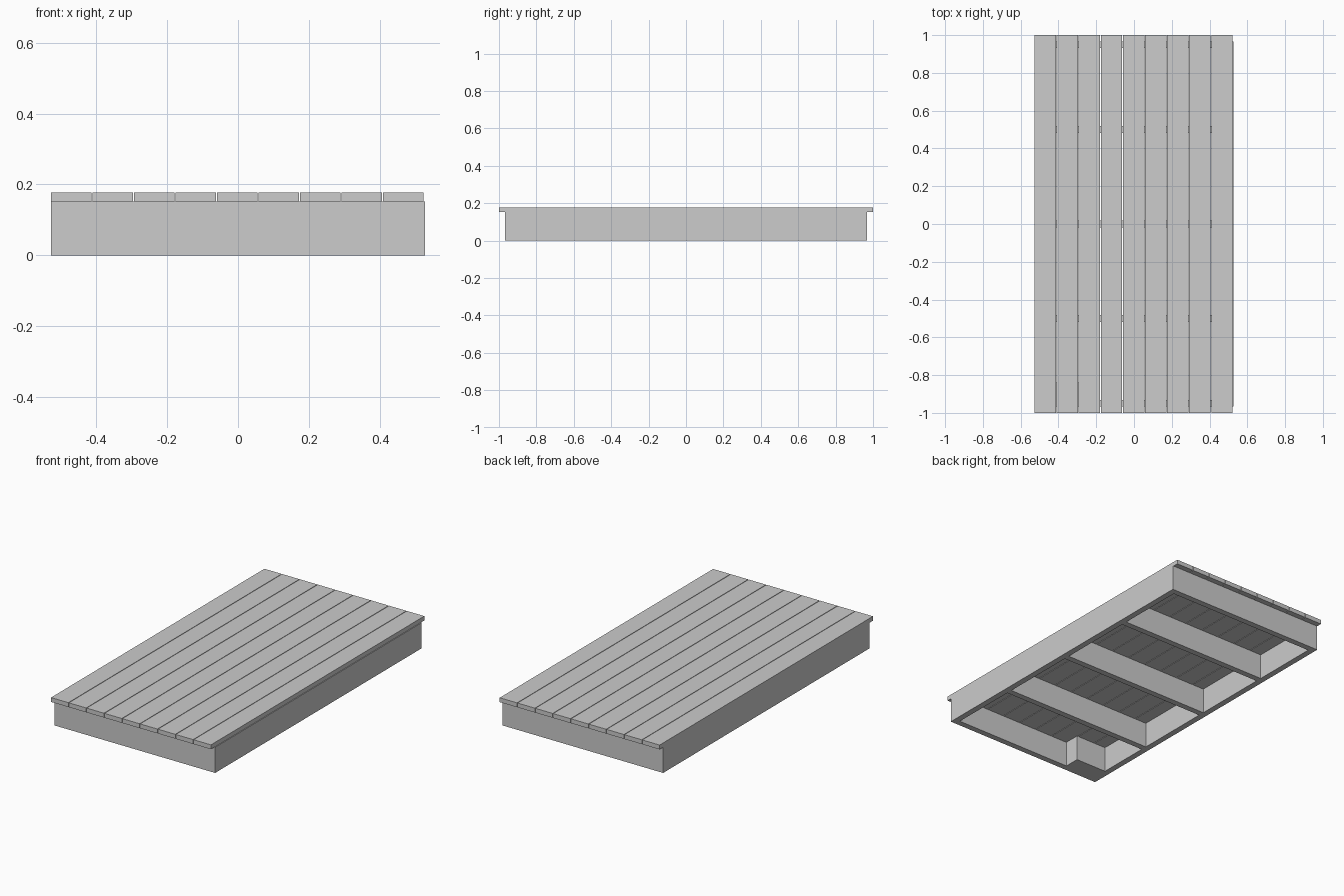
import bpy

cube = bpy.data.objects.get("Cube")
if cube:
    bpy.data.objects.remove(cube, do_unlink=True)

GREY = (0.604, 0.604, 0.604, 1)
grey = bpy.data.materials.new("light_grey")
grey.use_nodes = True
grey.diffuse_color = GREY
grey.node_tree.nodes["Principled BSDF"].inputs["Base Color"].default_value = GREY


def box(name, x, y, z):
    """Box from (min, max) ranges on each axis."""
    bpy.ops.mesh.primitive_cube_add(size=1)
    ob = bpy.context.object
    ob.name = name
    ob.data.materials.append(grey)
    ranges = (x, y, z)
    for v in ob.data.vertices:
        v.co = [r[1] if c > 0 else r[0] for c, r in zip(v.co, ranges)]
    return ob


HALF_W, HALF_L = 0.527, 0.967
FRAME_H, TOP = 0.152, 0.178
T = 0.036                      # timber thickness
IN_W, IN_L = HALF_W - T, HALF_L - T
height = (0, FRAME_H)

# Outer frame
box("left_rim", (IN_W, HALF_W), (-IN_L, IN_L), height)
box("right_rim", (-HALF_W, -IN_W), (-IN_L, IN_L), height)
box("front_rim", (-HALF_W, HALF_W), (-HALF_L, -IN_L), height)
box("back_rim", (-HALF_W, HALF_W), (IN_L, HALF_L), height)

# Cross joists
for i, y in enumerate((-0.5, 0, 0.5)):
    box(f"joist_{i + 1}", (-IN_W, IN_W), (y - T / 2, y + T / 2), height)

# Corner block inside the frame
box("corner_block", (-IN_W, -0.287), (-IN_L, -0.838), height)

# Deck boards with narrow gaps
PITCH, BOARD_W = 0.117, 0.1135
for i in range(9):
    x = -HALF_W + i * PITCH
    box(f"deck_board_{i + 1}", (x, x + BOARD_W), (-1, 1), (FRAME_H, TOP))
